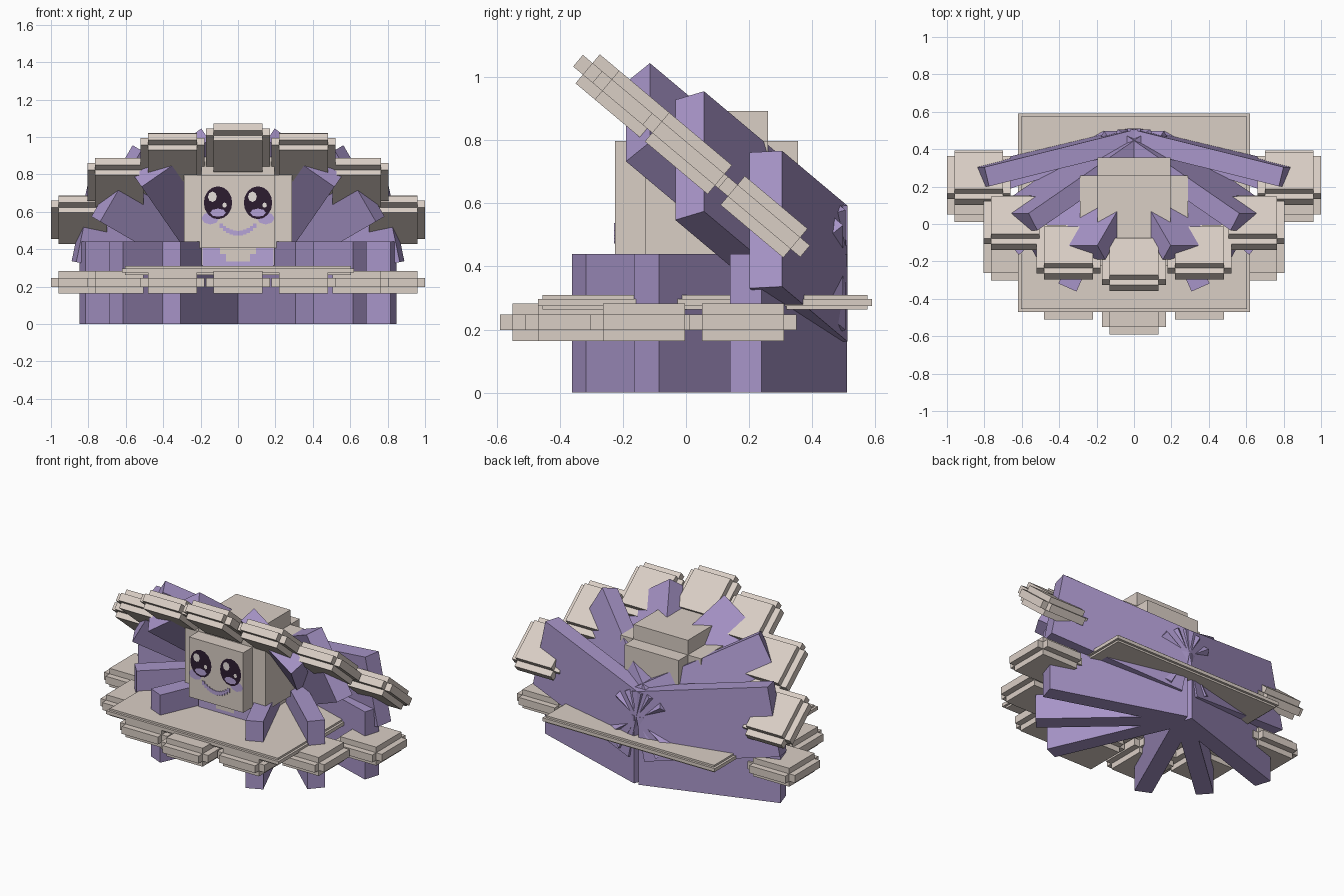
import bpy, bmesh, math
from mathutils import Matrix, Vector

cube = bpy.data.objects.get("Cube")
if cube:
    bpy.data.objects.remove(cube, do_unlink=True)


def material(name, r, g, b):
    m = bpy.data.materials.new(name)
    m.use_nodes = True
    m.diffuse_color = (r, g, b, 1)
    bsdf = next(n for n in m.node_tree.nodes if n.type == 'BSDF_PRINCIPLED')
    bsdf.inputs["Base Color"].default_value = (r, g, b, 1)
    bsdf.inputs["Roughness"].default_value = 0.9
    return m


BEIGE = material("pale beige", 0.70, 0.62, 0.56)
PURPLE = material("shell purple", 0.39, 0.30, 0.58)
LILAC = material("face lilac", 0.47, 0.37, 0.68)
DARK = material("eye dark", 0.025, 0.012, 0.03)
SHINE = material("eye shine", 0.80, 0.75, 0.72)


def finish(bm, name, mat):
    me = bpy.data.meshes.new(name)
    bm.to_mesh(me)
    bm.free()
    me.materials.append(mat)
    ob = bpy.data.objects.new(name, me)
    bpy.context.collection.objects.link(ob)
    return ob


def boxes(name, mat, parts, matrix=Matrix()):
    """One object made of boxes, each given as (centre, half sizes)."""
    bm = bmesh.new()
    for centre, half in parts:
        size = Matrix.Diagonal((*[2 * h for h in half], 1))
        bmesh.ops.create_cube(bm, size=1, matrix=matrix @ Matrix.Translation(centre) @ size)
    return finish(bm, name, mat)


def disc(name, mat, x, z, rx, rz, y, sides=16):
    """Thin painted oval facing the front."""
    bm = bmesh.new()
    m = (Matrix.Translation((x, y, z)) @ Matrix.Diagonal((rx, 1, rz, 1))
         @ Matrix.Rotation(math.pi / 2, 4, 'X'))
    bmesh.ops.create_circle(bm, cap_ends=True, segments=sides, radius=1, matrix=m)
    return finish(bm, name, mat)


HUB_Y = 0.46
LENGTH, HALF_W, HALF_H = 0.875, 0.053, 0.22
SCALLOPS = [(0, -0.88), (0.35, -0.80), (0.635, -0.593), (0.83, -0.28)]


def shell(name, hub_z, tilt):
    hub = Vector((0, HUB_Y, hub_z))
    rot = Matrix.Rotation(-math.radians(tilt), 3, 'X')
    # ribs fan out from the hinge and roll with the tilt
    for i, angle in enumerate((18, 42, 66)):
        a = math.radians(angle)
        for side, label in ((1, "left"), (-1, "right")):
            along = rot @ Vector((side * math.cos(a), -math.sin(a), 0))
            up = Vector((-along.z, 0, along.x)).normalized() * side
            across = up.cross(along)
            m = Matrix((along, across, up)).transposed().to_4x4()
            m.translation = hub
            boxes(f"{name}_rib_{label}_{i + 1}", PURPLE,
                  [((LENGTH / 2, 0, 0), (LENGTH / 2, HALF_W, HALF_H))], m)
    # stepped scallops along the rim
    frame = rot.to_4x4()
    frame.translation = hub
    for i, (x, y) in enumerate(SCALLOPS):
        for side in ((1, -1) if x else (1,)):
            c = (side * x, y, 0.003)
            label = "centre" if not x else "left" if side > 0 else "right"
            boxes(f"{name}_scallop_{label}_{i}", BEIGE,
                  [(c, (0.13, 0.13, 0.06)), (c, (0.17, 0.13, 0.024)),
                   (c, (0.13, 0.17, 0.024))], frame)


shell("lower_shell", HALF_H, 0)
shell("upper_shell", 0.375, 40)

# floor plate inside the lower shell
floor = (0, 0.06, 0.286)
boxes("floor_plate", BEIGE, [(floor, (0.605, 0.515, 0.023)), (floor, (0.62, 0.53, 0.011))])

# stepped round body
BIG, SMALL = 0.29, 0.195
body = (0, 0.065, 0.602)
boxes("body", BEIGE, [(body, (BIG, SMALL, SMALL)), (body, (SMALL, BIG, SMALL)),
                      (body, (SMALL, SMALL, BIG))])

# painted chin below the face
CHIN_Y = -0.13
boxes("chin_patch", LILAC, [((0, CHIN_Y, 0.358), (0.19, 0.003, 0.048))])
boxes("chin_drip", BEIGE, [((0, CHIN_Y, 0.39), (0.095, 0.005, 0.016)),
                           ((0, CHIN_Y, 0.365), (0.065, 0.005, 0.032))])

# face: cheeks, eyes and smile
FACE_Y = -0.225
for side, label in ((1, "left"), (-1, "right")):
    x = side * 0.107
    disc(f"cheek_{label}", LILAC, side * 0.148, 0.565, 0.047, 0.033, FACE_Y - 0.002, 8)
    disc(f"eye_{label}", DARK, x, 0.648, 0.076, 0.088, FACE_Y - 0.004)
    disc(f"iris_{label}", LILAC, x, 0.595, 0.042, 0.022, FACE_Y - 0.006, 8)
    disc(f"eye_shine_{label}", SHINE, x - 0.03, 0.68, 0.024, 0.028, FACE_Y - 0.006, 8)
    disc(f"eye_sparkle_{label}", SHINE, x + 0.035, 0.635, 0.012, 0.014, FACE_Y - 0.006, 8)

smile = []
for i in range(-5, 6):
    smile.append(((i * 0.018, FACE_Y, 0.485 + 0.0016 * i * i), (0.009, 0.003, 0.013)))
boxes("smile", LILAC, smile)
